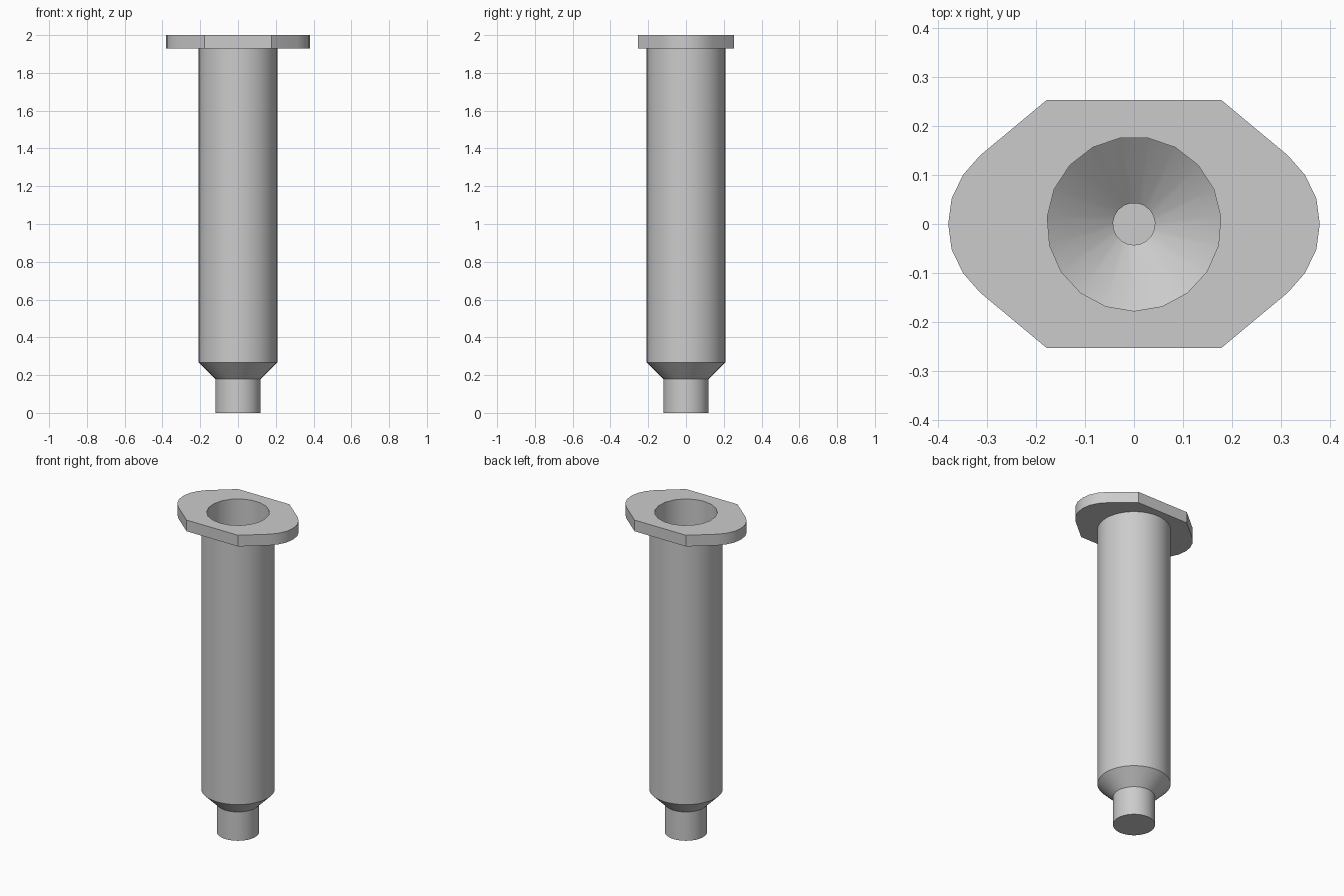
import bpy, bmesh, math

cube = bpy.data.objects.get("Cube")
if cube:
    bpy.data.objects.remove(cube, do_unlink=True)

grey = bpy.data.materials.new("plain grey")
grey.use_nodes = True
COLOUR = (0.6, 0.6, 0.6, 1)
grey.diffuse_color = COLOUR
grey.node_tree.nodes["Principled BSDF"].inputs["Base Color"].default_value = COLOUR

BORE = 0.178
TOP = 2.0
FLANGE_BOTTOM = 1.93
BORE_SIDES = 19


def finish(bm, name, angle=35):
    bmesh.ops.remove_doubles(bm, verts=bm.verts, dist=1e-5)
    mesh = bpy.data.meshes.new(name)
    bm.to_mesh(mesh)
    bm.free()
    mesh.materials.append(grey)
    obj = bpy.data.objects.new(name, mesh)
    bpy.context.collection.objects.link(obj)
    bpy.ops.object.select_all(action="DESELECT")
    obj.select_set(True)
    bpy.context.view_layer.objects.active = obj
    bpy.ops.object.shade_smooth_by_angle(angle=math.radians(angle))
    return obj


def ring(bm, radius, z, sides):
    start = -math.pi / 2
    return [bm.verts.new((radius * math.cos(start + math.tau * i / sides),
                          radius * math.sin(start + math.tau * i / sides), z))
            for i in range(sides)]


def lathe(name, profile, sides, inward=False):
    """Turn a bottom-to-top (radius, z) profile and close its lower end."""
    bm = bmesh.new()
    rings = [ring(bm, r, z, sides) for r, z in profile]
    for low, high in zip(rings, rings[1:]):
        for i in range(sides):
            j = (i + 1) % sides
            bm.faces.new((low[i], low[j], high[j], high[i]))
    bm.faces.new(list(reversed(rings[0])))
    if inward:
        bmesh.ops.reverse_faces(bm, faces=bm.faces)
    return finish(bm, name)


# Outer barrel with its tapered shoulder and nozzle
lathe("barrel_outside",
      [(0.12, 0), (0.12, 0.18), (0.208, 0.267), (0.208, FLANGE_BOTTOM)], 40)

# Hollow bore, funnel and narrow channel
lathe("barrel_bore",
      [(0.043, 0.04), (0.043, 0.18), (BORE, 0.285), (BORE, TOP)],
      BORE_SIDES, inward=True)

# Finger flange: one quarter outline mirrored to the full outline
quarter = [(0.38, 0), (0.373, 0.052), (0.35, 0.1), (0.315, 0.14), (0.178, 0.254)]
half = quarter + [(-x, y) for x, y in reversed(quarter)]
outline = half + [(x, -y) for x, y in reversed(half[1:-1])]

bm = bmesh.new()
hole = ring(bm, BORE, TOP, BORE_SIDES)
rim = [bm.verts.new((x, y, TOP)) for x, y in outline]
base = [bm.verts.new((x, y, FLANGE_BOTTOM)) for x, y in outline]
edges = [bm.edges.new((loop[i], loop[(i + 1) % len(loop)]))
         for loop in (hole, rim) for i in range(len(loop))]
bmesh.ops.triangle_fill(bm, edges=edges, use_beauty=True, normal=(0, 0, 1))
for i in range(len(rim)):
    j = (i + 1) % len(rim)
    bm.faces.new((base[i], base[j], rim[j], rim[i]))

# Underside of the flange, open where the barrel meets it
neck = ring(bm, 0.2, FLANGE_BOTTOM, 40)
edges = [bm.edges.get((base[i], base[(i + 1) % len(base)])) for i in range(len(base))]
edges += [bm.edges.new((neck[i], neck[(i + 1) % len(neck)])) for i in range(len(neck))]
bmesh.ops.triangle_fill(bm, edges=edges, use_beauty=True, normal=(0, 0, -1))
bm.normal_update()
for face in bm.faces:
    wanted = 1 if face.calc_center_median().z > TOP - 0.001 else -1
    if abs(face.normal.z) > 0.9 and face.normal.z * wanted < 0:
        face.normal_flip()
finish(bm, "finger_flange")
